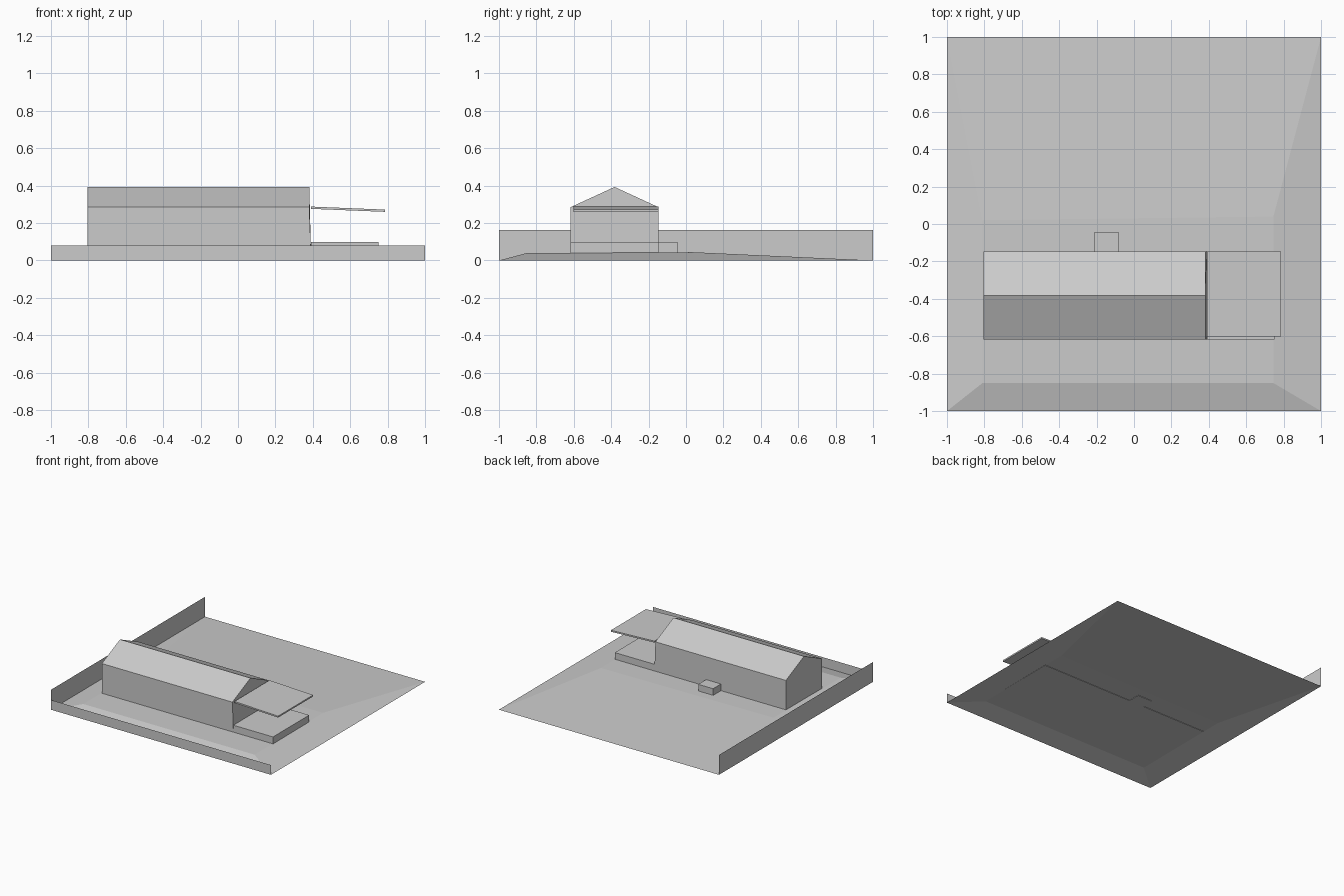
import bpy

if "Cube" in bpy.data.objects:
    bpy.data.objects.remove(bpy.data.objects["Cube"])

grey = bpy.data.materials.new("plain grey")
grey.diffuse_color = (0.6, 0.6, 0.6, 1)
grey.use_nodes = True
grey.node_tree.nodes["Principled BSDF"].inputs["Base Color"].default_value = grey.diffuse_color


def make(name, verts, faces):
    mesh = bpy.data.meshes.new(name)
    mesh.from_pydata(verts, [], faces)
    mesh.materials.append(grey)
    obj = bpy.data.objects.new(name, mesh)
    bpy.context.collection.objects.link(obj)
    return obj


def prism(name, profile, a, b, axis="x"):
    """Extrude a counter-clockwise profile: (y, z) along x, or (x, z) along y."""
    n = len(profile)
    if axis == "x":
        verts = [(x, p, z) for x in (a, b) for p, z in profile]
    else:
        # reversed span keeps the normals outward
        verts = [(p, y, z) for y in (b, a) for p, z in profile]
    faces = [tuple(reversed(range(n))), tuple(range(n, 2 * n))]
    faces += [(i, (i + 1) % n, (i + 1) % n + n, i + n) for i in range(n)]
    return make(name, verts, faces)


def box(name, x0, x1, y0, y1, z0, z1):
    return prism(name, [(y0, z0), (y1, z0), (y1, z1), (y0, z1)], x0, x1)


G = 0.04  # level of the raised yard

# Ground sheet: raised yard with four sloping margins
make("ground",
     [(-1, -1, 0), (1, -1, 0), (1, 1, 0), (-1, 1, 0),
      (-0.81, -0.85, G), (0.745, -0.85, G), (0.745, 0.04, G + 0.004), (-0.81, 0.02, G + 0.004)],
     [(4, 5, 6), (4, 6, 7), (0, 1, 5, 4), (1, 2, 6, 5), (2, 3, 6), (3, 7, 6), (3, 0, 4, 7)])

# Thin boundary walls
make("front_wall", [(-1, -1, 0), (1, -1, 0), (1, -1, 0.08), (-1, -1, 0.08)], [(0, 1, 2, 3)])
make("side_wall", [(-1, 1, 0), (-1, -1, 0), (-1, -1, 0.163), (-1, 1, 0.163)], [(0, 1, 2, 3)])

# Long gabled house, right end leaning slightly inward
house = prism("house", [(-0.617, G), (-0.147, G), (-0.147, 0.285), (-0.382, 0.393), (-0.617, 0.285)],
              -0.805, 0.39)
for v in house.data.vertices:
    if v.co.x > 0 and v.co.z > 0.2:
        v.co.x = 0.381

# Side terrace, sloping canopy and rear step
box("terrace", 0.39, 0.75, -0.617, -0.147, G, 0.098)
prism("canopy", [(0.39, 0.276), (0.785, 0.26), (0.785, 0.272), (0.39, 0.288)],
      -0.602, -0.147, "y")
box("rear_step", -0.215, -0.08, -0.147, -0.045, G, 0.098)
